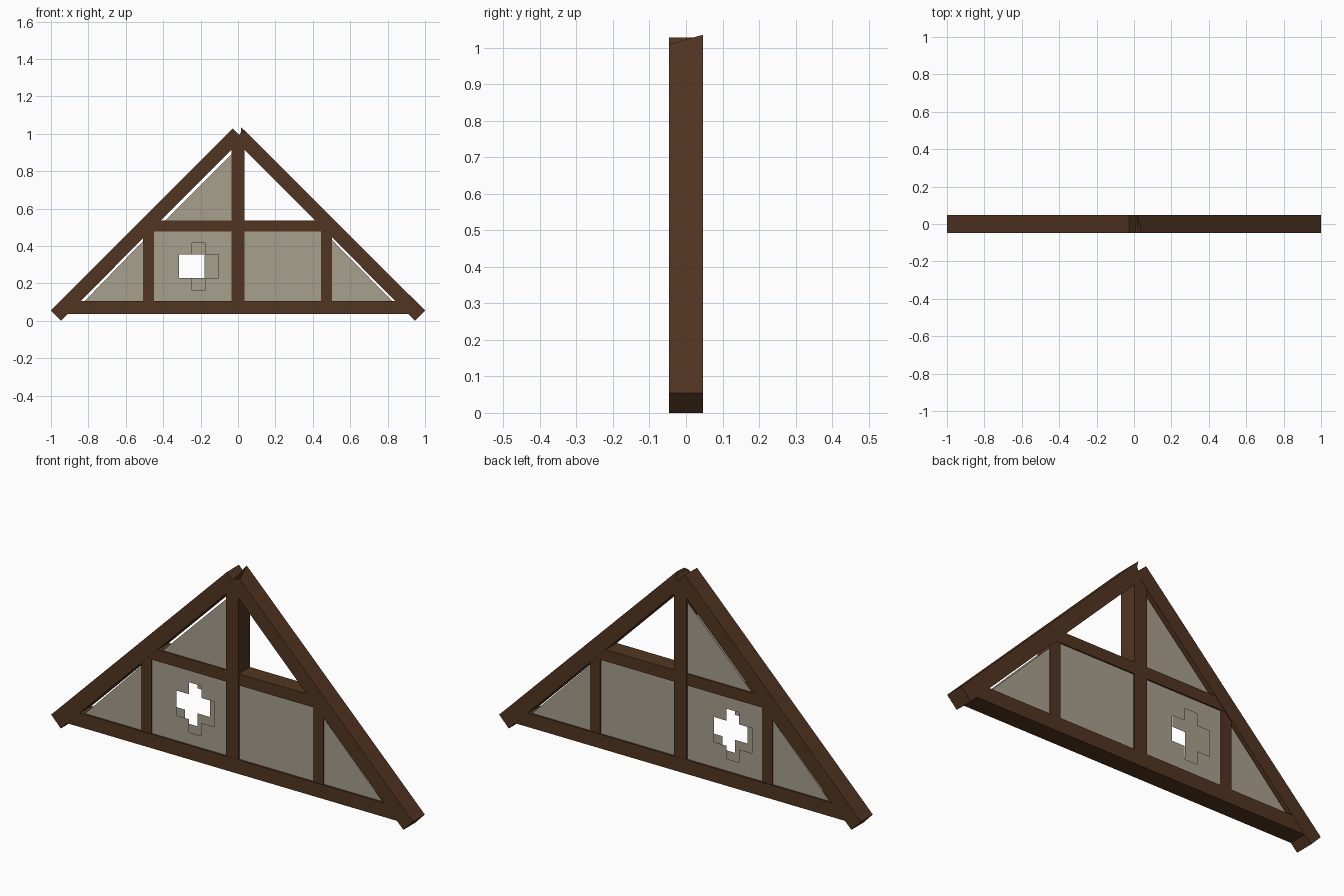
import bpy, bmesh

if "Cube" in bpy.data.objects:
    bpy.data.objects.remove(bpy.data.objects["Cube"])

def material(name, rgb):
    m = bpy.data.materials.new(name)
    m.diffuse_color = (*rgb, 1)
    m.use_nodes = True
    m.node_tree.nodes["Principled BSDF"].inputs["Base Color"].default_value = m.diffuse_color
    return m

WOOD = material("dark_wood", (0.085, 0.036, 0.015))
PLASTER = material("plaster", (0.39, 0.35, 0.27))

def finish(name, bm, mat):
    me = bpy.data.meshes.new(name)
    bm.to_mesh(me)
    bm.free()
    me.materials.append(mat)
    ob = bpy.data.objects.new(name, me)
    bpy.context.collection.objects.link(ob)
    return ob

def timber(name, front, half, back=None):
    """Prism between a front outline and a back outline, both in x,z."""
    back = back or front
    bm = bmesh.new()
    f = [bm.verts.new((x, -half, z)) for x, z in front]
    b = [bm.verts.new((x, half, z)) for x, z in back]
    n = len(f)
    bm.faces.new(f)
    bm.faces.new(b[::-1])
    for i in range(n):
        j = (i + 1) % n
        bm.faces.new((f[i], b[i], b[j], f[j]))
    bmesh.ops.recalc_face_normals(bm, faces=bm.faces)
    return finish(name, bm, WOOD)

def beam(name, x0, x1, z0, z1, half=0.044):
    return timber(name, [(x0, z0), (x1, z0), (x1, z1), (x0, z1)], half)

# Sloping rafters; the right one has a splintered top end
timber("left_rafter", [(-1, 0.055), (-0.947, 0), (0.025, 0.975), (-0.028, 1.028)], 0.047)
timber("right_rafter",
       [(0.947, 0), (1, 0.055), (0.043, 1.01), (0.015, 1.006), (-0.015, 0.965)], 0.047,
       [(0.947, 0), (1, 0.055), (0.015, 1.036), (0.022, 1.005), (-0.005, 0.955)])

# Horizontal beams and upright posts
beam("tie_beam", -0.93, 0.93, 0.035, 0.105, 0.046)
beam("collar_beam", -0.47, 0.47, 0.477, 0.535)
beam("king_post", -0.035, 0.035, 0.09, 0.975, 0.045)
for side, x0, x1 in (("left", -0.507, -0.45), ("right", 0.445, 0.502)):
    beam(side + "_short_post", x0, x1, 0.09, 0.49, 0.042)

# Infill: one thin sheet on the front and one on the back of each bay
Y = 0.037

def sheet(name, pts, y):
    bm = bmesh.new()
    face = bm.faces.new([bm.verts.new((x, y, z)) for x, z in pts])
    face.normal_update()
    if face.normal.y * y < 0:
        face.normal_flip()
    finish(name, bm, PLASTER)

def pierced_sheet(name, x0, x1, z0, z1, cx, y):
    """Rectangular sheet with a cross-shaped opening centred on cx."""
    xs = [x0, cx - 0.105, cx - 0.035, cx + 0.035, cx + 0.105, x1]
    zs = [z0, 0.165, 0.23, 0.355, 0.415, z1]
    bm = bmesh.new()
    v = [[bm.verts.new((x, y, z)) for z in zs] for x in xs]
    for i in range(5):
        for j in range(5):
            if (j == 2 and 1 <= i <= 3) or (i == 2 and 1 <= j <= 3):
                continue
            q = [v[i][j], v[i + 1][j], v[i + 1][j + 1], v[i][j + 1]]
            bm.faces.new(q if y < 0 else q[::-1])
    loose = [w for w in bm.verts if not w.link_faces]
    bmesh.ops.delete(bm, geom=loose, context='VERTS')
    finish(name, bm, PLASTER)

for face, y, cx in (("front", -Y, -0.21), ("back", Y, -0.285)):
    sheet(face + "_left_corner_panel", [(-0.82, 0.105), (-0.49, 0.105), (-0.49, 0.445)], y)
    sheet(face + "_right_corner_panel", [(0.825, 0.105), (0.49, 0.105), (0.49, 0.445)], y)
    sheet(face + "_upper_panel", [(-0.4, 0.525), (-0.025, 0.525), (-0.025, 0.9)], y)
    sheet(face + "_right_panel", [(0.025, 0.1), (0.455, 0.1), (0.455, 0.485), (0.025, 0.485)], y)
    pierced_sheet(face + "_pierced_panel", -0.46, -0.025, 0.1, 0.485, cx, y)
